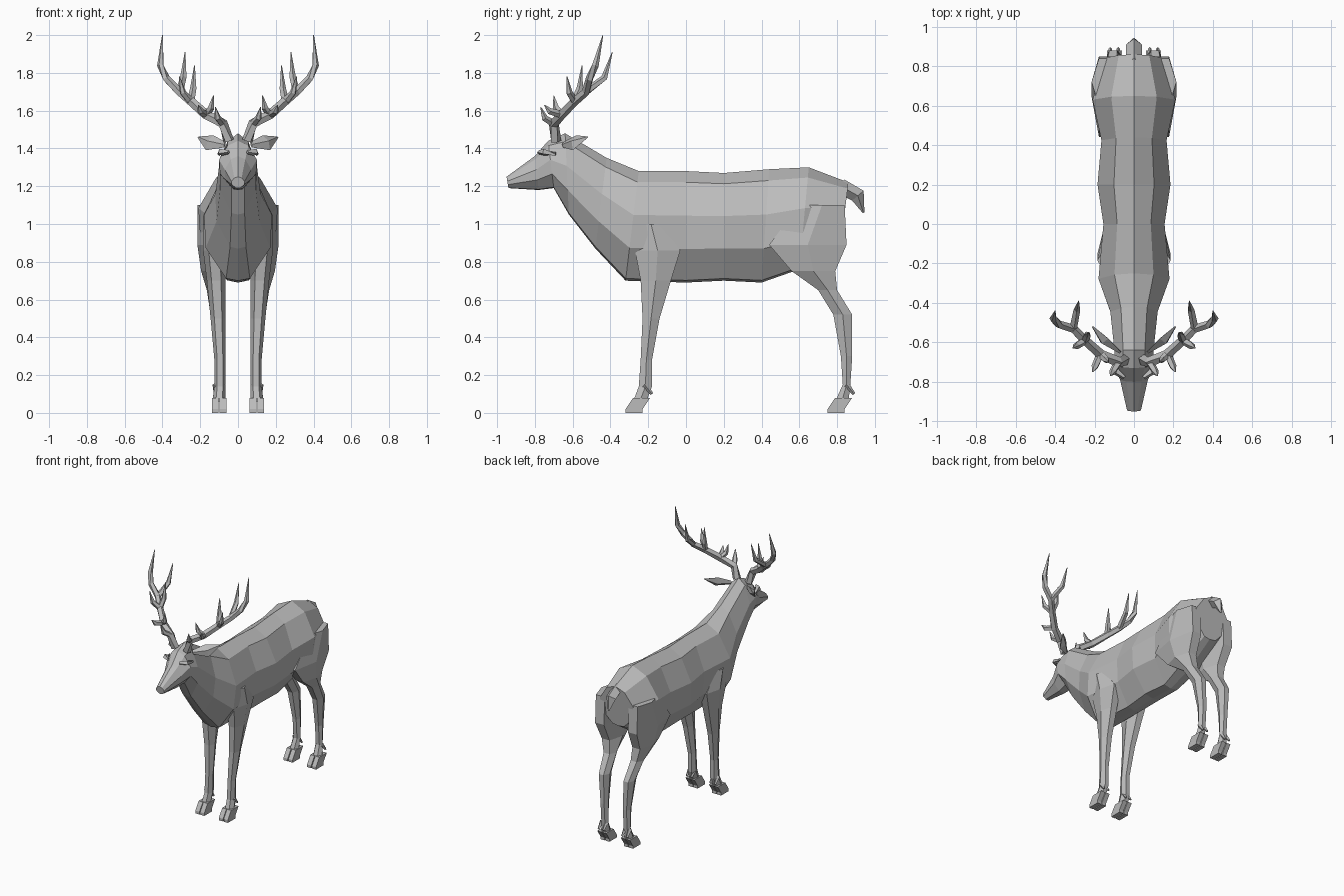
import bpy, bmesh, math
from mathutils import Vector

cube = bpy.data.objects.get("Cube")
if cube:
    bpy.data.objects.remove(cube)

shade = 0.5
grey = bpy.data.materials.new("plain grey")
grey.use_nodes = True
grey.diffuse_color = (shade, shade, shade, 1)
surface = grey.node_tree.nodes["Principled BSDF"]
surface.inputs["Base Color"].default_value = grey.diffuse_color


def loft(name, rings, mirrored=True):
    """Skin closed rings of points, cap both ends, mirror to the other side."""
    bm = bmesh.new()
    loops = [[bm.verts.new(point) for point in ring] for ring in rings]
    for near, far in zip(loops, loops[1:]):
        for i in range(len(near)):
            bm.faces.new((near[i - 1], near[i], far[i], far[i - 1]))
    bm.faces.new(loops[0])
    bm.faces.new(loops[-1])
    bmesh.ops.recalc_face_normals(bm, faces=bm.faces)
    mesh = bpy.data.meshes.new(name)
    bm.to_mesh(mesh)
    bm.free()
    mesh.materials.append(grey)
    obj = bpy.data.objects.new(name, mesh)
    bpy.context.collection.objects.link(obj)
    if mirrored:
        obj.modifiers.new("Mirror", "MIRROR")


def tube(name, path, radii, sides=5, flat=1, mirrored=True):
    """Branch along a path, with a radius at each point."""
    points = [Vector(point) for point in path]
    forward = Vector((0, -1, 0))
    rings = []
    for i, (point, radius) in enumerate(zip(points, radii)):
        before = points[max(i - 1, 0)]
        after = points[min(i + 1, len(points) - 1)]
        turn = forward.rotation_difference((after - before).normalized())
        ring = []
        for k in range(sides):
            angle = math.tau * k / sides
            spoke = Vector((flat * math.cos(angle), 0, math.sin(angle)))
            ring.append(point + turn @ spoke * radius)
        rings.append(ring)
    loft(name, rings, mirrored)


def body_ring(back_y, back_z, belly_y, belly_z, width):
    """Section that is narrow at the spine, full at the flank, tucked at the belly."""
    spine = Vector((0, back_y, back_z))
    belly = Vector((0, belly_y, belly_z))
    drops, shares = (.1, .4, .7, .98), (.55, 1, .95, .35)
    left = [spine.lerp(belly, drop) + Vector((width * share, 0, 0))
            for drop, share in zip(drops, shares)]
    right = [point * Vector((1, 1, 1)) - Vector((2 * point.x, 0, 0))
             for point in reversed(left)]
    return [spine, *left, belly, *right]


# Head, neck and trunk in one skin, from the nose to the rump
loft("body", [body_ring(*section) for section in (
    (-.95, 1.25, -.94, 1.19, .035),
    (-.8, 1.36, -.78, 1.18, .07),
    (-.73, 1.44, -.7, 1.19, .1),
    (-.64, 1.48, -.62, 1.05, .1),
    (-.42, 1.35, -.48, .87, .12),
    (-.25, 1.28, -.32, .7, .18),
    (0, 1.28, 0, .69, .155),
    (.2, 1.27, .2, .7, .185),
    (.44, 1.29, .4, .69, .165),
    (.65, 1.3, .6, .76, .21),
    (.86, 1.22, .82, .9, .14),
)], mirrored=False)


def leg(name, sections):
    """Six-sided limb whose inner side hangs straight."""
    inner = .065
    rings = []
    for front, back, height, half in sections:
        ring = []
        for k in range(6):
            angle = math.tau * k / 6
            across = inner + half * (1 + math.cos(angle))
            along = math.sin(angle) / math.sin(math.tau / 6)
            ring.append((across, (front + back + (back - front) * along) / 2, height))
        rings.append(ring)
    loft(name, rings)


def foot(name, tip):
    """Two toes with a cleft between them, and a dewclaw behind each."""
    middle = .1
    for label, side in (("inner", -1), ("outer", 1)):
        cleft = middle + side * .003
        edge = cleft + side * .035
        rings = []
        for height, lean in ((0, 0), (.02, 0), (.08, .04)):
            front = tip + lean
            back = front + .09
            rings.append([(cleft, front, height), (edge, front, height),
                          (edge, back, height), (cleft, back, height)])
        loft(f"{name}_{label}_toe", rings)
        claw = middle + side * .02
        tube(f"{name}_{label}_dewclaw",
             [(claw, tip + .1, .15), (claw, tip + .14, .1)], (.015, .008), sides=4)


leg("front_leg", (
    (-.24, -.13, 1, .06),
    (-.27, -.03, .86, .06),
    (-.24, -.08, .7, .05),
    (-.23, -.14, .5, .04),
    (-.24, -.18, .28, .03),
    (-.25, -.18, .14, .03),
    (-.28, -.21, .06, .035)))
foot("front", tip=-.32)

leg("hind_leg", (
    (.6, .84, 1.1, .075),
    (.44, .85, .89, .075),
    (.56, .79, .75, .065),
    (.7, .8, .65, .05),
    (.78, .88, .52, .04),
    (.82, .88, .3, .03),
    (.83, .87, .15, .03),
    (.79, .86, .06, .035)))
foot("hind", tip=.75)

# Tail, ears and brows
tube("tail", [(0, .82, 1.2), (0, .91, 1.15), (0, .94, 1.06)], (.04, .04, .005),
     sides=4, mirrored=False)
tube("ear", [(.07, -.65, 1.42), (.15, -.59, 1.43), (.21, -.52, 1.46)], (.015, .045, .005),
     sides=4, flat=.5)
tube("brow", [(.05, -.78, 1.38), (.09, -.75, 1.38), (.1, -.69, 1.37)], (.01, .02, .01),
     sides=4)

# Antlers: a main beam, and tines that leave it level and curl upward
beam = [Vector(point) for point in (
    (.05, -.69, 1.44), (.08, -.7, 1.53), (.17, -.66, 1.58), (.25, -.59, 1.65),
    (.31, -.53, 1.7), (.38, -.51, 1.77), (.41, -.48, 1.84), (.4, -.44, 2))]
thick, tip_radius = .03, .002
tube("antler_beam", beam, [thick * (1 - i / 16) for i in range(len(beam) - 1)] + [tip_radius])


def tine(name, joint, tip):
    """Curved spike from one joint of the beam to a tip."""
    base, end = beam[joint], Vector(tip)
    bend = base.lerp(end, .7)
    bend.z = base.lerp(end, .35).z
    tube(f"{name}_tine", [base, bend, end], (thick * .7, thick * .6, tip_radius))


tine("brow", 1, (.12, -.77, 1.62))
tine("second", 2, (.21, -.75, 1.63))
tine("inner", 2, (.13, -.7, 1.68))
tine("middle", 3, (.31, -.63, 1.78))
tine("upper", 3, (.23, -.55, 1.84))
tine("rear", 4, (.28, -.39, 1.91))
